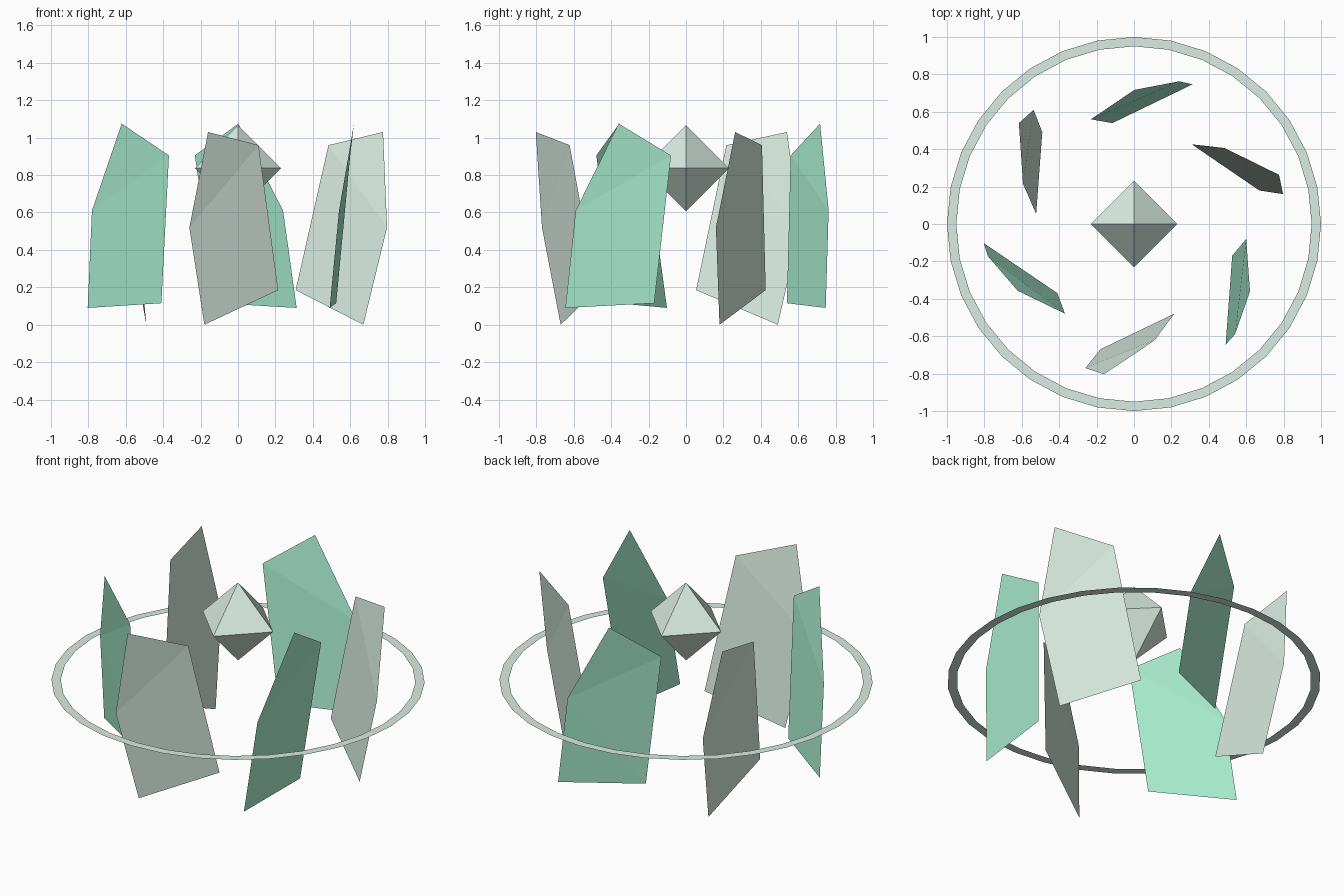
import bpy
import bmesh
from math import cos, sin, pi
from mathutils import Matrix

if "Cube" in bpy.data.objects:
    bpy.data.objects.remove(bpy.data.objects["Cube"])


def material(name, rgb):
    m = bpy.data.materials.new(name)
    m.diffuse_color = (*rgb, 1.0)
    m.use_nodes = True
    m.node_tree.nodes["Principled BSDF"].inputs["Base Color"].default_value = m.diffuse_color
    return m


pale = material("pale_crystal", (0.70, 0.84, 0.76))
green = material("green_crystal", (0.40, 0.86, 0.64))


def add_mesh(name, verts, faces, mat, angle=0.0):
    mesh = bpy.data.meshes.new(name)
    mesh.from_pydata(verts, [], faces)
    mesh.transform(Matrix.Rotation(angle, 4, 'Z'))
    mesh.materials.append(mat)
    mesh.update()
    obj = bpy.data.objects.new(name, mesh)
    bpy.context.collection.objects.link(obj)
    return obj


# Shard outlines: tip, upper right, lower right, lower left, left shoulder
green_shard = [(0.62, -0.36, 1.075), (0.60, -0.08, 0.905), (0.525, -0.17, 0.115),
               (0.49, -0.645, 0.09), (0.54, -0.59, 0.61)]
pale_shard = [(-0.16, -0.803, 1.03), (0.11, -0.622, 0.96), (0.215, -0.48, 0.185),
              (-0.18, -0.67, 0.0), (-0.26, -0.77, 0.52)]
# Thin sheets creased between the shoulders
shard_faces = [(0, 4, 1), (1, 4, 2), (2, 4, 3)]

for i in range(3):
    turn = i * 2 * pi / 3
    add_mesh(f"green_shard_{i + 1}", green_shard, shard_faces, green, turn)
    add_mesh(f"pale_shard_{i + 1}", pale_shard, shard_faces, pale, turn)

# Floating octahedral core
bm = bmesh.new()
bmesh.ops.create_cone(bm, segments=4, radius1=0.23, radius2=0.0, depth=0.23, cap_ends=False)
bm.clear()
r = 0.23
mid = [bm.verts.new((r * cos(k * pi / 2), r * sin(k * pi / 2), 0)) for k in range(4)]
top, bottom = bm.verts.new((0, 0, r)), bm.verts.new((0, 0, -r))
for k in range(4):
    a, b = mid[k], mid[(k + 1) % 4]
    bm.faces.new((a, b, top))
    bm.faces.new((b, a, bottom))
core_mesh = bpy.data.meshes.new("core")
bm.to_mesh(core_mesh)
bm.free()
core_mesh.materials.append(pale)
core = bpy.data.objects.new("core", core_mesh)
core.location.z = 0.837
bpy.context.collection.objects.link(core)

# Flat halo ring without thickness
N = 32
ring = [(rad * cos(2 * pi * k / N), rad * sin(2 * pi * k / N), 0.485)
        for rad in (1.0, 0.95) for k in range(N)]
add_mesh("halo_ring", ring,
         [(k, (k + 1) % N, N + (k + 1) % N, N + k) for k in range(N)], pale)
